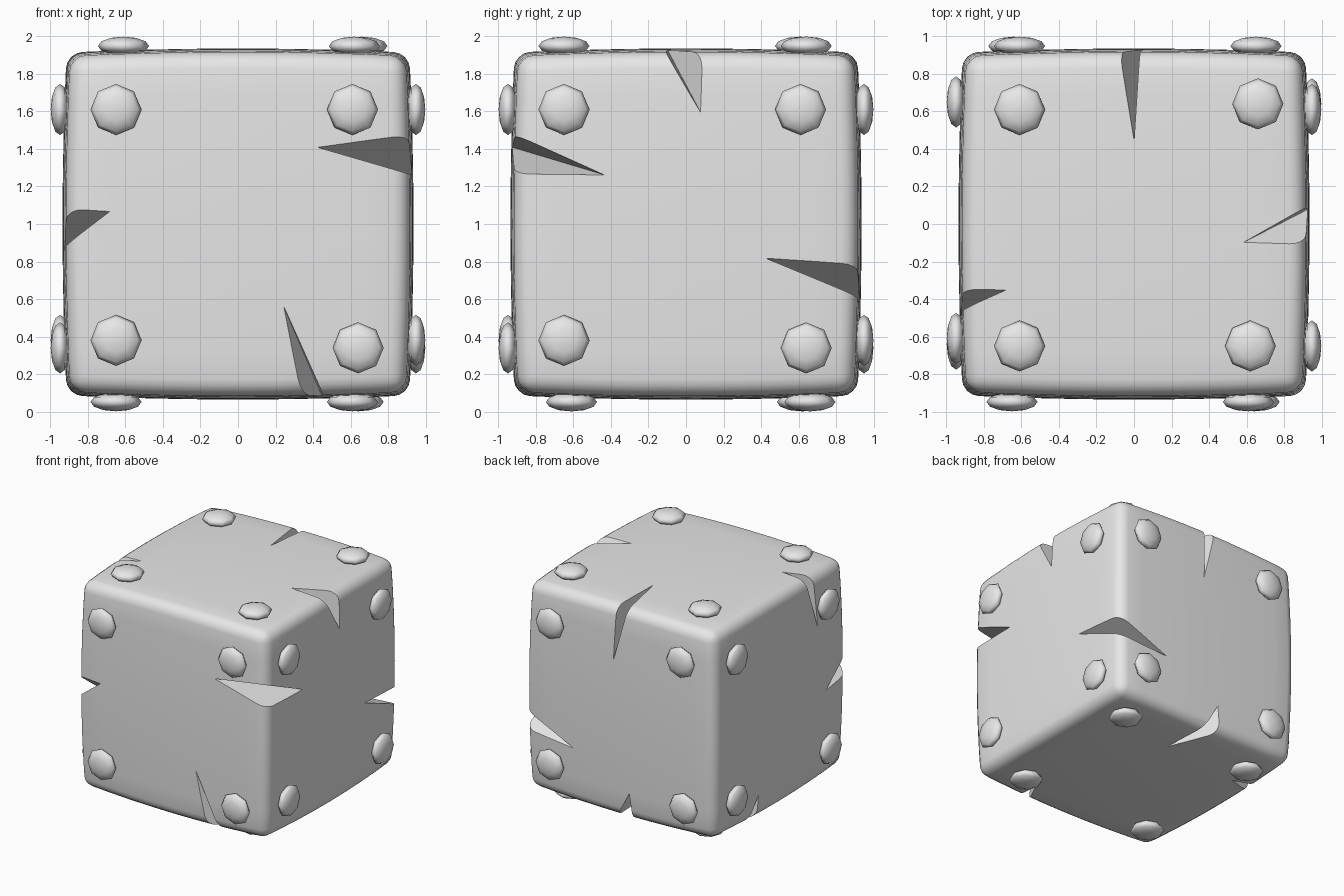
import bpy, bmesh
from mathutils import Matrix, Vector

if "Cube" in bpy.data.objects:
    bpy.data.objects.remove(bpy.data.objects["Cube"], do_unlink=True)

HALF = 0.935      # half width at the middle of a face
BULGE = 0.025     # how far the faces fall away towards the edges
LIFT = Vector((0, 0, 1))

grey = bpy.data.materials.new("stone_grey")
grey.use_nodes = True
grey.diffuse_color = (0.8, 0.8, 0.8, 1)
grey.node_tree.nodes["Principled BSDF"].inputs["Base Color"].default_value = (0.8, 0.8, 0.8, 1)


def make_object(name, bm):
    mesh = bpy.data.meshes.new(name)
    bm.to_mesh(mesh)
    bm.free()
    mesh.materials.append(grey)
    obj = bpy.data.objects.new(name, mesh)
    bpy.context.collection.objects.link(obj)
    return obj


def activate(obj):
    bpy.ops.object.select_all(action='DESELECT')
    obj.select_set(True)
    bpy.context.view_layer.objects.active = obj


# Block: a gridded cube, swollen slightly, with rounded edges
bm = bmesh.new()
bmesh.ops.create_cube(bm, size=2)
bmesh.ops.subdivide_edges(bm, edges=bm.edges[:], cuts=7, use_grid_fill=True)
for v in bm.verts:
    p = v.co.copy()
    for i in range(3):
        v.co[i] = p[i] * (HALF - BULGE * 0.87 * (p.length_squared - p[i] ** 2))
bm.normal_update()
corners = [e for e in bm.edges if e.calc_face_angle(0) > 1]
bmesh.ops.bevel(bm, geom=corners, offset=0.085, segments=4, profile=0.5,
                affect='EDGES', clamp_overlap=True)
bmesh.ops.translate(bm, verts=bm.verts[:], vec=LIFT)
block = make_object("stone_block", bm)

# Cracks: wedges across an edge, from a tip on one face to a tip on the next,
# with the opening running from low to high along that edge
cracks = [
    ((.42, -1, .41), (1, -.43, .26), .27, .47),
    ((-.68, -1, .07), (-1, -.6, -.15), -.10, .07),
    ((1, .42, -.18), (.43, 1, -.43), -.38, -.22),
    ((.58, -.1, 1), (1, .08, .59), -.1, .08),
    ((.24, -1, -.43), (.45, -.68, -1), .34, .45),
    ((-.1, 1, -.68), (.07, .48, -1), -.12, .02),
    ((-1, .31, -.7), (-.68, .4, -1), .33, .44),
    ((-.68, -.35, 1), (-1, -.5, .43), -.45, -.35),
    ((0, .44, 1), (.05, 1, .44), -.07, .03),
]


def snap(tip):
    """Place a tip on the swollen face it belongs to."""
    p = Vector(tip)
    axis = max(range(3), key=lambda i: abs(p[i]))
    sign = 1 if p[axis] > 0 else -1
    p[axis] = sign * (HALF + 0.004 - BULGE * (p.length_squared - 1))
    return p, axis, sign


bm = bmesh.new()
for tip_a, tip_b, low, high in cracks:
    a, axis_a, sign_a = snap(tip_a)
    b, axis_b, sign_b = snap(tip_b)
    middle = (a + b) / 2
    points = [a, b]
    for along in (low, high):
        q = Vector((along, along, along))
        q[axis_a], q[axis_b] = sign_a * 0.9, sign_b * 0.9
        points.append(middle + (q - middle) * 1.4)
    bmesh.ops.convex_hull(bm, input=[bm.verts.new(p + LIFT) for p in points])
bmesh.ops.recalc_face_normals(bm, faces=bm.faces[:])
cutter = make_object("crack_cutter", bm)
cutter.hide_render = True

cut = block.modifiers.new("cracks", 'BOOLEAN')
cut.operation = 'DIFFERENCE'
cut.solver = 'EXACT'
cut.object = cutter
activate(block)
bpy.ops.object.modifier_apply(modifier=cut.name)
bpy.data.objects.remove(cutter, do_unlink=True)
activate(block)
bpy.ops.object.shade_smooth_by_angle(angle=0.5)

# Rivets: four flattened eight-sided domes on each face
X, Y, Z = Vector((1, 0, 0)), Vector((0, 1, 0)), Vector((0, 0, 1))
faces = {"front": (X, Z), "right_hand": (Y, Z), "back": (-X, Z),
         "left_hand": (-Y, Z), "top": (Y, -X), "bottom": (X, -Y)}
spots = [(-.65, .61), (.61, .61), (-.65, -.62), (.64, -.66)]

for side, (across, up) in faces.items():
    out = across.cross(up)
    frame = Matrix((across, up, out)).transposed().to_4x4()
    bm = bmesh.new()
    for u, v in spots:
        place = Matrix.Translation(LIFT) @ frame @ Matrix.Translation((u, v, 0.948))
        bmesh.ops.create_uvsphere(bm, u_segments=8, v_segments=6, radius=1,
                                  matrix=place @ Matrix.Diagonal((.136, .136, .05, 1)))
    for f in bm.faces:
        f.smooth = True
    make_object(side + "_rivets", bm)
